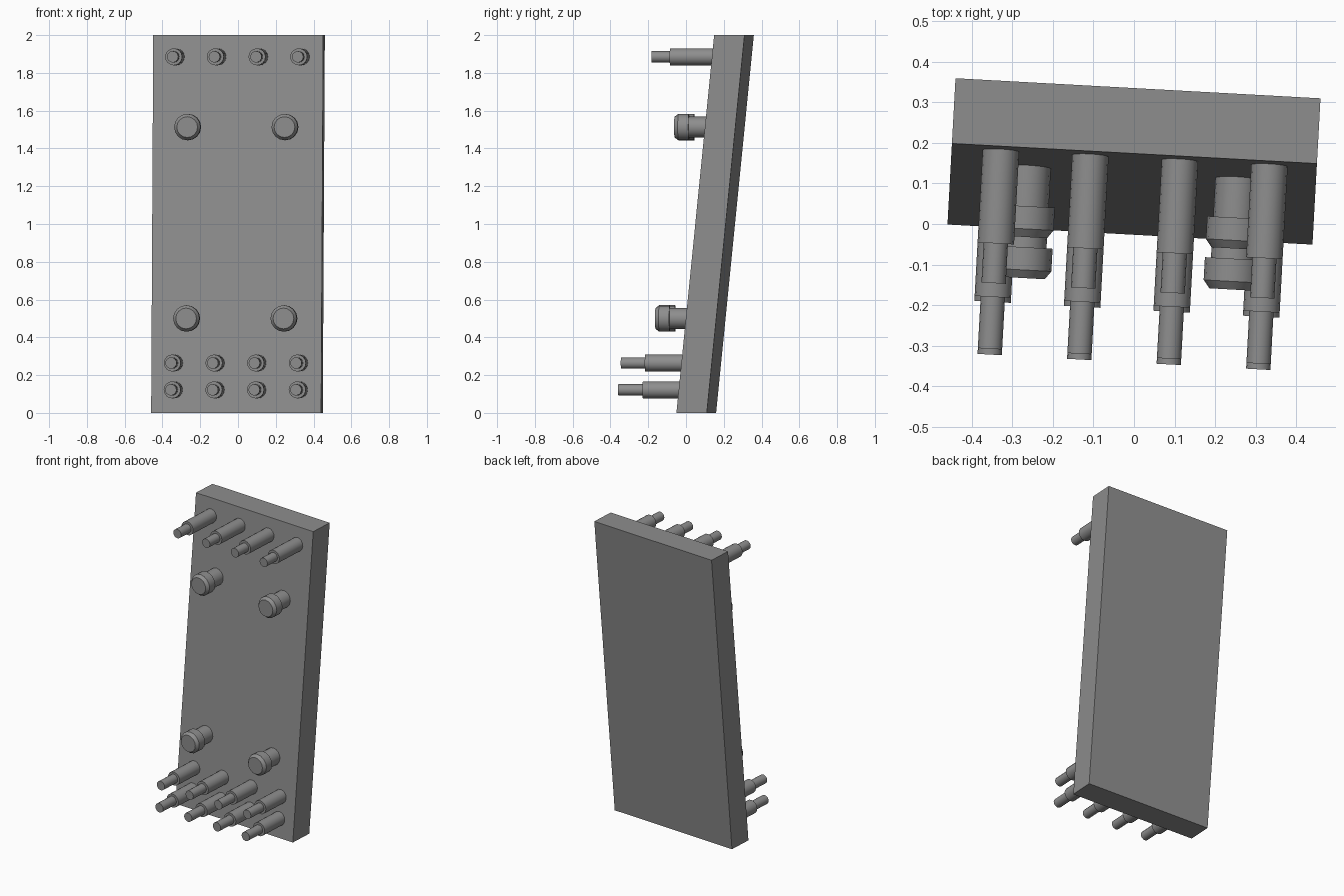
import bpy, bmesh, math
from mathutils import Matrix

if "Cube" in bpy.data.objects:
    bpy.data.objects.remove(bpy.data.objects["Cube"], do_unlink=True)

LEAN = 0.1                                   # plate moves back as it rises
FRONT = -0.026                               # front face depth at the ground
TURN = Matrix.Rotation(math.radians(-3.15), 4, 'Z')

grey = bpy.data.materials.new("plain grey")
grey.use_nodes = True
colour = (0.27, 0.27, 0.27, 1)
grey.diffuse_color = colour
grey.node_tree.nodes["Principled BSDF"].inputs["Base Color"].default_value = colour


def finish(name, bm, matrix, smooth=False):
    bmesh.ops.recalc_face_normals(bm, faces=bm.faces)
    mesh = bpy.data.meshes.new(name)
    bm.to_mesh(mesh)
    bm.free()
    mesh.transform(matrix)
    mesh.materials.append(grey)
    obj = bpy.data.objects.new(name, mesh)
    bpy.context.collection.objects.link(obj)
    if smooth:
        bpy.ops.object.select_all(action='DESELECT')
        obj.select_set(True)
        bpy.context.view_layer.objects.active = obj
        bpy.ops.object.shade_smooth_by_angle(angle=math.radians(30))


def turned_peg(name, profile, x, z, sides=16):
    """Lathe (radius, distance) pairs along the outward direction of the plate."""
    bm = bmesh.new()
    rings = []
    for radius, out in profile:
        angles = [2 * math.pi * i / sides for i in range(sides)]
        rings.append([bm.verts.new((radius * math.cos(a), -out, radius * math.sin(a)))
                      for a in angles])
    for a, b in zip(rings, rings[1:]):
        for i in range(sides):
            j = (i + 1) % sides
            bm.faces.new((a[i], a[j], b[j], b[i]))
    bm.faces.new(rings[0])
    bm.faces.new(rings[-1])
    place = Matrix.Translation((x, FRONT + LEAN * z, z))
    finish(name, bm, TURN @ place, smooth=True)


# Leaning plate with level top and bottom
bm = bmesh.new()
bmesh.ops.create_cube(bm, size=1)
bmesh.ops.transform(bm, verts=bm.verts, matrix=Matrix.Translation((-0.0085, FRONT + 0.08, 1))
                    @ Matrix.Diagonal((0.901, 0.161, 2, 1)))
for v in bm.verts:
    v.co.y += LEAN * v.co.z
finish("plate", bm, TURN)

# Stepped pins: one row at the top, two at the bottom
for row, z, shoulder in (("top", 1.885, 0.229), ("middle", 0.264, 0.199), ("bottom", 0.122, 0.197)):
    pin = [(0.045, -0.02), (0.045, shoulder), (0.03, shoulder), (0.03, 0.327)]
    for i in range(4):
        turned_peg(f"{row}_pin_{i + 1}", pin, -0.006 + 0.221 * (i - 1.5), z)

# Knobs with a chamfered head
knob = [(0.055, -0.02), (0.055, 0.096), (0.07, 0.096), (0.07, 0.152), (0.055, 0.172)]
for level, z in (("upper", 1.513), ("lower", 0.5)):
    for side, x in (("right", -0.267), ("left", 0.249)):
        turned_peg(f"{level}_{side}_knob", knob, x, z)
